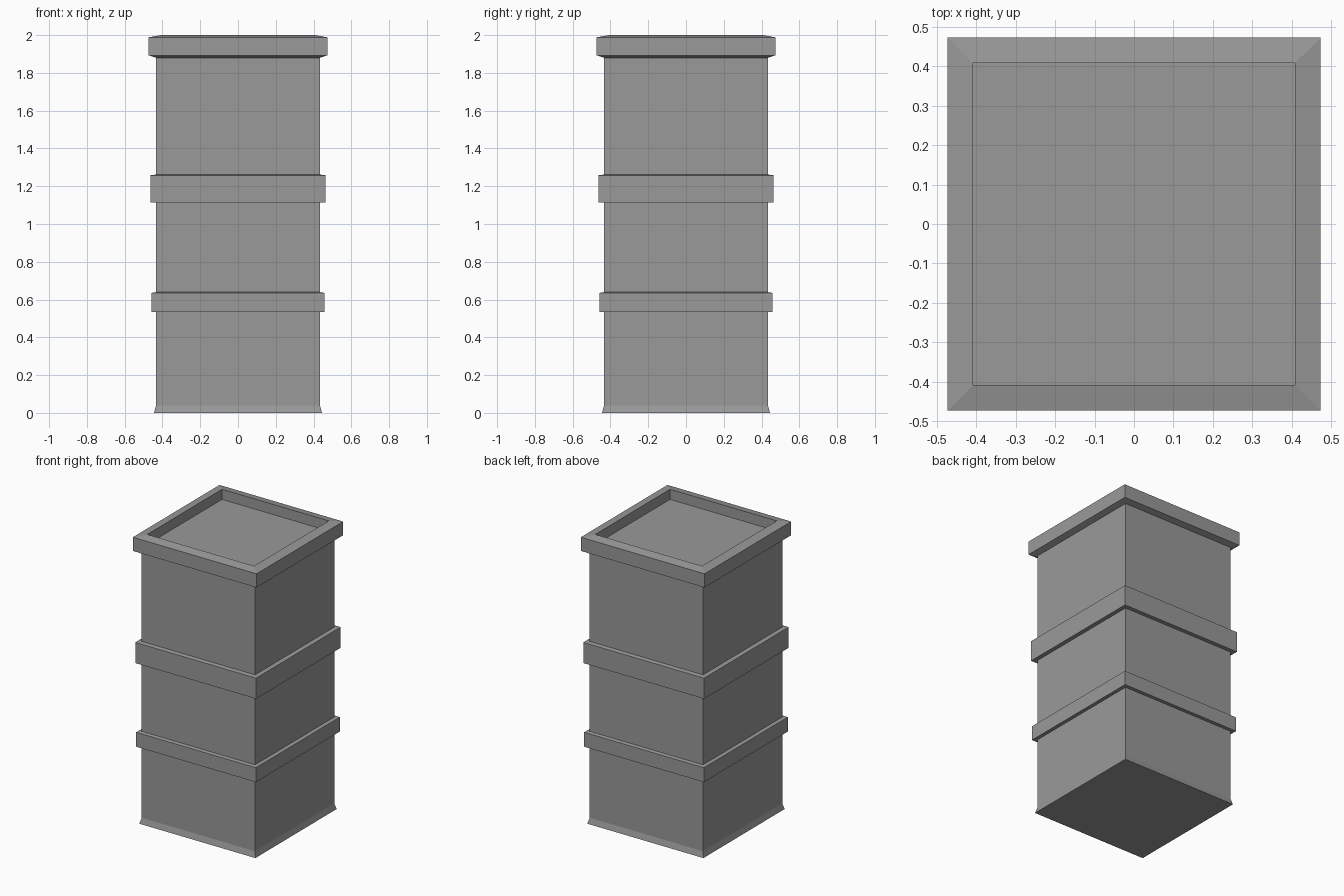
import bpy
import bmesh

cube = bpy.data.objects.get("Cube")
if cube:
    bpy.data.objects.remove(cube, do_unlink=True)

grey = bpy.data.materials.new("plain grey")
grey.use_nodes = True
colour = (0.32, 0.32, 0.32, 1)
grey.diffuse_color = colour
grey.node_tree.nodes["Principled BSDF"].inputs["Base Color"].default_value = colour


def square_loft(name, profile, cap_start=False, cap_end=False, closed=False):
    """Join square rings given as (half width, height)."""
    bm = bmesh.new()
    rings = [[bm.verts.new((sx * w, sy * w, z))
              for sx, sy in ((-1, -1), (1, -1), (1, 1), (-1, 1))]
             for w, z in profile]
    pairs = list(zip(rings, rings[1:]))
    if closed:
        pairs.append((rings[-1], rings[0]))
    for a, b in pairs:
        for i in range(4):
            j = (i + 1) % 4
            bm.faces.new((a[i], a[j], b[j], b[i]))
    if cap_start:
        bm.faces.new(rings[0][::-1])
    if cap_end:
        bm.faces.new(rings[-1])
    mesh = bpy.data.meshes.new(name)
    bm.to_mesh(mesh)
    bm.free()
    mesh.materials.append(grey)
    obj = bpy.data.objects.new(name, mesh)
    bpy.context.collection.objects.link(obj)
    return obj


BODY = 0.434

# Column with a flared foot
square_loft("column", [(0.445, 0), (BODY, 0.04), (BODY, 1.885)], cap_start=True)

# Two bands around the column, tops sloping slightly outward
for name, w, low, high in (("lower_band", 0.459, 0.535, 0.635),
                           ("upper_band", 0.463, 1.115, 1.258)):
    square_loft(name, [(BODY, low), (w, low), (w, high), (BODY, high + 0.004)],
                closed=True)

# Bevelled rim around a sunken top
square_loft("top_rim", [(BODY, 1.88), (0.474, 1.893), (0.474, 1.988),
                        (0.409, 2.0), (0.409, 1.93)], cap_end=True)
